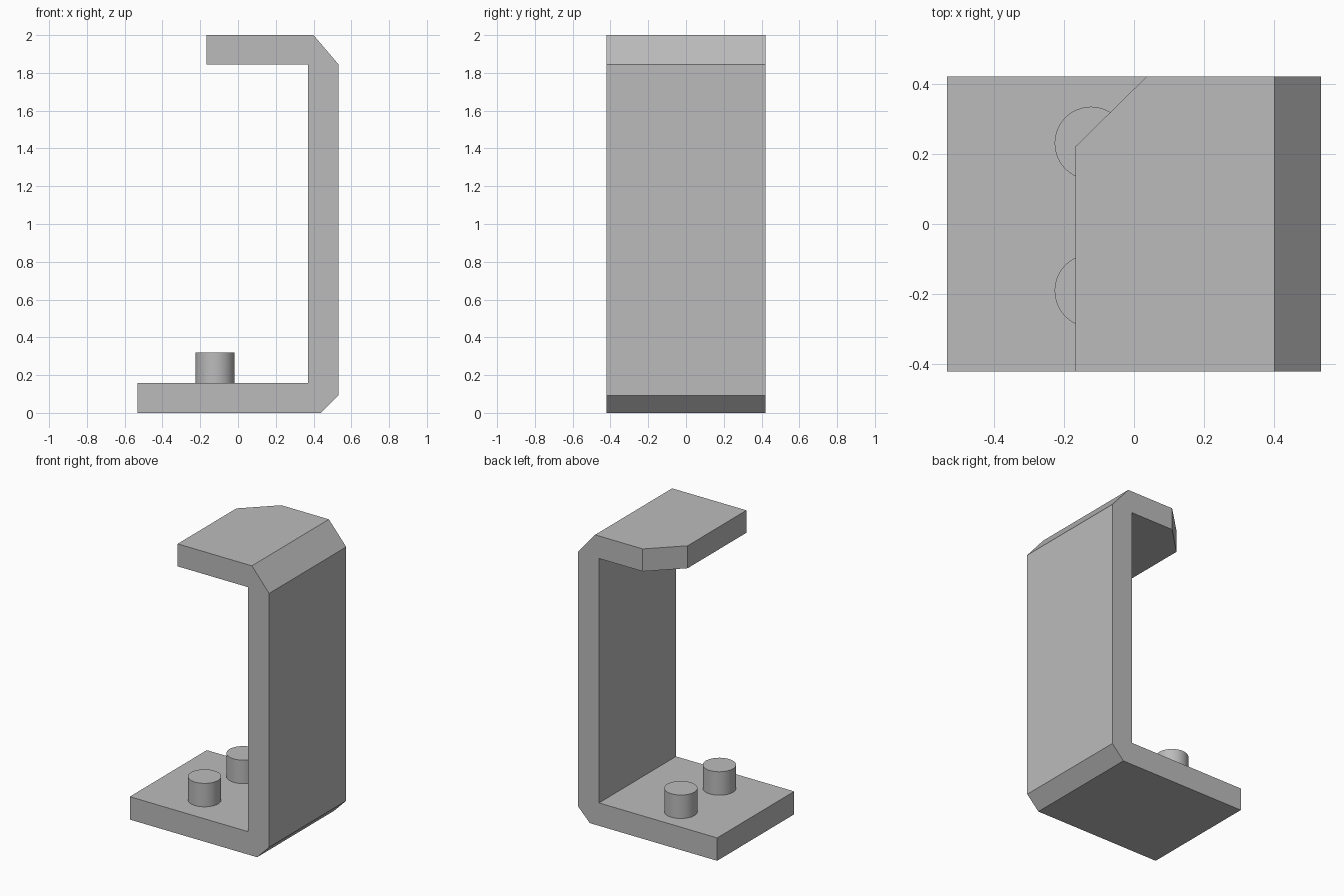
import bpy, bmesh
from mathutils import Vector

cube = bpy.data.objects.get("Cube")
if cube:
    bpy.data.objects.remove(cube, do_unlink=True)

grey = bpy.data.materials.new("plain grey")
grey.use_nodes = True
COLOUR = (0.5, 0.5, 0.5, 1)
grey.diffuse_color = COLOUR
grey.node_tree.nodes["Principled BSDF"].inputs["Base Color"].default_value = COLOUR

HALF_DEPTH = 0.42


def prism(name, outline, extrusion):
    """Solid made by sweeping a flat outline along a vector."""
    bm = bmesh.new()
    face = bm.faces.new([bm.verts.new(p) for p in outline])
    swept = bmesh.ops.extrude_face_region(bm, geom=[face], use_keep_orig=True)
    moved = [v for v in swept["geom"] if isinstance(v, bmesh.types.BMVert)]
    bmesh.ops.translate(bm, verts=moved, vec=Vector(extrusion))
    bmesh.ops.recalc_face_normals(bm, faces=bm.faces)
    mesh = bpy.data.meshes.new(name)
    bm.to_mesh(mesh)
    bm.free()
    mesh.materials.append(grey)
    obj = bpy.data.objects.new(name, mesh)
    bpy.context.collection.objects.link(obj)
    return obj


# C-shaped bracket: base, upright and top lip with chamfered outer corners
profile = [(-0.532, 0), (0.44, 0), (0.532, 0.093), (0.532, 1.845), (0.40, 2),
           (-0.167, 2), (-0.167, 1.845), (0.37, 1.845), (0.37, 0.158), (-0.532, 0.158)]
bracket = prism("bracket", [(x, -HALF_DEPTH, z) for x, z in profile], (0, 2 * HALF_DEPTH, 0))

# Clipped rear corner of the top lip
corner = [(-0.267, 0.122), (0.138, 0.52), (-0.267, 0.52)]
cutter = prism("corner_cutter", [(x, y, 1.7) for x, y in corner], (0, 0, 0.5))
cutter.hide_render = True
clip = bracket.modifiers.new("clipped corner", 'BOOLEAN')
clip.operation = 'DIFFERENCE'
clip.solver = 'EXACT'
clip.object = cutter
bpy.context.view_layer.objects.active = bracket
bpy.ops.object.modifier_apply(modifier=clip.name)
bpy.data.objects.remove(cutter, do_unlink=True)

# Two round pegs on the base
for name, y in (("front_peg", -0.19), ("rear_peg", 0.23)):
    bpy.ops.mesh.primitive_cylinder_add(vertices=48, radius=0.104, depth=0.17,
                                        location=(-0.122, y, 0.235))
    peg = bpy.context.object
    peg.name = name
    peg.data.materials.append(grey)
    bpy.ops.object.shade_smooth_by_angle()
